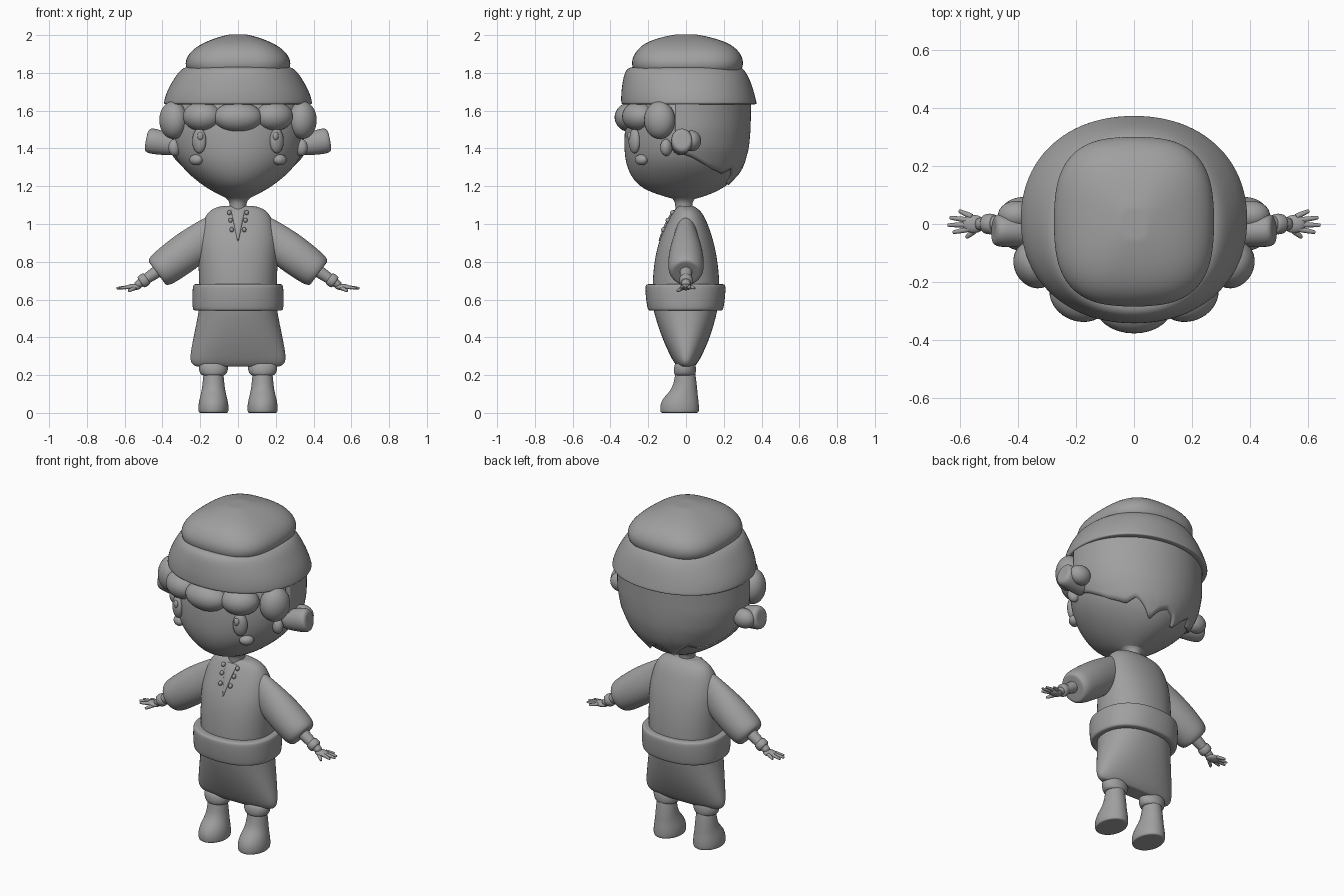
import bpy, bmesh, math
from mathutils import Matrix, Vector

cube = bpy.data.objects.get("Cube")
if cube:
    bpy.data.objects.remove(cube, do_unlink=True)

grey = bpy.data.materials.new("plain_grey")
grey.use_nodes = True
tone = (0.35, 0.35, 0.35, 1)
grey.diffuse_color = tone
for node in grey.node_tree.nodes:
    if node.type == 'BSDF_PRINCIPLED':
        node.inputs["Base Color"].default_value = tone
        node.inputs["Roughness"].default_value = 0.6


def finish(name, bm, subdiv=0, matrix=None):
    """Turn a bmesh into a smooth grey object."""
    if matrix is not None:
        bmesh.ops.transform(bm, matrix=matrix, verts=bm.verts)
    bmesh.ops.recalc_face_normals(bm, faces=bm.faces)
    for face in bm.faces:
        face.smooth = True
    mesh = bpy.data.meshes.new(name)
    bm.to_mesh(mesh)
    bm.free()
    mesh.materials.append(grey)
    obj = bpy.data.objects.new(name, mesh)
    bpy.context.collection.objects.link(obj)
    if subdiv:
        mod = obj.modifiers.new("Subdivision", 'SUBSURF')
        mod.levels = mod.render_levels = subdiv
    return obj


def oval(angle, rx, ry, power):
    c, s = math.cos(angle), math.sin(angle)
    return (math.copysign(rx * abs(c) ** (2 / power), c),
            math.copysign(ry * abs(s) ** (2 / power), s))


def loft(name, rings, power=2, sides=24, subdiv=2, matrix=None):
    """Skin ovals given as (height, rx, ry, centre y), with flat capped ends."""
    bm = bmesh.new()
    first, last = rings[0], rings[-1]
    shrink = lambda r: (r[0], r[1] * 0.85, r[2] * 0.85, r[3])
    loops = []
    for z, rx, ry, cy in [shrink(first), *rings, shrink(last)]:
        loop = []
        for i in range(sides):
            x, y = oval(math.tau * i / sides, rx, ry, power)
            loop.append(bm.verts.new((x, y + cy, z)))
        loops.append(loop)
    for a, b in zip(loops, loops[1:]):
        for i in range(sides):
            j = (i + 1) % sides
            bm.faces.new((a[i], a[j], b[j], b[i]))
    bm.faces.new(loops[0][::-1])
    bm.faces.new(loops[-1])
    return finish(name, bm, subdiv, matrix)


def limb(name, start, end, profile, sides=16, subdiv=1):
    """Loft along a segment; profile holds (fraction, side radius, up radius)."""
    start, end = Vector(start), Vector(end)
    axis = end - start
    matrix = Matrix.Translation(start) @ axis.to_track_quat('Z', 'Y').to_matrix().to_4x4()
    rings = [(f * axis.length, rx, ry, 0) for f, rx, ry in profile]
    return loft(name, rings, 2, sides, subdiv, matrix)


def blob(name, centre, radii, turn=0):
    bm = bmesh.new()
    bmesh.ops.create_uvsphere(bm, u_segments=28, v_segments=18, radius=1)
    matrix = (Matrix.Translation(centre) @ Matrix.Rotation(math.radians(turn), 4, 'Z')
              @ Matrix.Diagonal((*radii, 1)))
    return finish(name, bm, 0, matrix)


def blend(table, t):
    """Smoothly interpolate rows keyed by their first value."""
    for a, b in zip(table, table[1:]):
        if t <= b[0]:
            f = max(0, (t - a[0]) / (b[0] - a[0]))
            return [p + (q - p) * f for p, q in zip(a[1:], b[1:])]
    return table[-1][1:]


# Head and neck
loft("head", [(1.13, .05, .05, -.01), (1.15, .09, .12, -.01), (1.185, .16, .215, -.02),
              (1.25, .25, .285, -.01), (1.33, .325, .32, -.005), (1.42, .36, .332, 0),
              (1.55, .37, .325, 0), (1.70, .32, .29, 0)])
loft("neck", [(1.05, .045, .045, -.01), (1.10, .043, .045, -.012),
              (1.13, .05, .05, -.012), (1.16, .10, .10, -.012)])

# Back hair: a curved shell with a wavy lower edge
hair_size = [(1.17, .20, .215), (1.22, .245, .25), (1.30, .315, .305),
             (1.40, .365, .333), (1.50, .385, .342), (1.66, .385, .345)]
hair_edge = [(0, 1.26), (10, 1.24), (20, 1.195), (28, 1.25), (36, 1.29),
             (48, 1.26), (65, 1.29), (85, 1.35), (100, 1.38)]
bm = bmesh.new()
columns = []
for k in range(-50, 51):
    angle = k * 2
    low = blend(hair_edge, abs(angle))[0]
    column = []
    for row in range(13):
        z = low + (1.66 - low) * row / 12
        rx, ry = blend(hair_size, z)
        a = math.radians(angle)
        column.append(bm.verts.new((rx * math.sin(a), ry * math.cos(a), z)))
    columns.append(column)
for a, b in zip(columns, columns[1:]):
    for i in range(12):
        bm.faces.new((a[i], a[i + 1], b[i + 1], b[i]))
bmesh.ops.smooth_vert(bm, verts=bm.verts, factor=0.5, use_axis_x=True,
                      use_axis_y=True, use_axis_z=True)
hair = finish("back_hair", bm)
solid = hair.modifiers.new("Thickness", 'SOLIDIFY')
solid.thickness = 0.03
solid.offset = -1

# Cap: turned-up brim and squarish crown
loft("cap_brim", [(1.635, .36, .33, .015), (1.632, .395, .362, .017), (1.645, .397, .362, .015),
                  (1.70, .382, .355, .008), (1.77, .342, .338, .002), (1.815, .31, .318, -.005),
                  (1.835, .275, .29, -.003), (1.825, .23, .24, 0)], power=2.15)
loft("cap_crown", [(1.80, .26, .28, .008), (1.83, .28, .295, .008), (1.87, .28, .298, .008),
                   (1.915, .252, .275, .008), (1.955, .195, .23, .005), (1.985, .12, .15, 0),
                   (2.003, .05, .06, 0)], power=2.8)

# Fringe
blob("fringe_middle", (0, -.29, 1.565), (.13, .088, .08))

# Tunic body, belt and skirt
loft("tunic", [(.60, .205, .182, 0), (.75, .21, .176, 0), (.85, .213, .16, 0),
               (.92, .21, .142, .002), (1.0, .193, .11, .006), (1.05, .17, .085, .008),
               (1.08, .14, .062, .004), (1.095, .09, .04, 0)], power=2.2)
loft("belt", [(.542, .20, .17, -.003), (.54, .236, .197, -.003), (.552, .243, .203, -.003),
              (.61, .244, .212, -.003), (.67, .242, .215, -.003), (.683, .236, .209, -.003),
              (.682, .20, .17, -.003)], power=2.3)
loft("skirt", [(.60, .205, .178, -.003), (.54, .208, .172, -.003), (.40, .238, .13, 0),
               (.30, .257, .083, 0), (.265, .252, .063, 0), (.245, .23, .045, 0)], power=2.2)

# Neck opening plate
loft("neck_opening", [(.91, .003, .008, -.138), (.97, .016, .010, -.116),
                      (1.03, .028, .010, -.090), (1.075, .038, .010, -.058)], subdiv=1)

for side, s in (("left", 1), ("right", -1)):
    # Face
    blob(side + "_eye", (s * .205, -.272, 1.44), (.04, .028, .066), s * 32)
    blob(side + "_eye_shine", (s * .2, -.298, 1.465), (.016, .012, .022), s * 32)
    blob(side + "_cheek", (s * .222, -.236, 1.34), (.04, .03, .029), s * 40)

    # Fringe locks
    blob(side + "_fringe_inner", (s * .19, -.25, 1.57), (.105, .085, .078), s * 24)
    blob(side + "_fringe_outer", (s * .342, -.14, 1.55), (.085, .072, .10), s * 62)
    blob(side + "_sideburn", (s * .335, -.105, 1.405), (.03, .035, .045), s * 60)

    # Ear
    limb(side + "_ear", (s * .33, -.03, 1.415), (s * .485, -.02, 1.445),
         [(0, .05, .055), (.5, .056, .066), (.85, .06, .07), (.97, .053, .062), (1, .04, .045)])
    blob(side + "_ear_back", (s * .405, .03, 1.44), (.065, .05, .055))

    # Sleeve, arm and wrist band
    limb(side + "_sleeve", (s * .11, 0, .975), (s * .428, 0, .74),
         [(0, .05, .085), (.25, .068, .097), (.55, .092, .105), (.85, .097, .098),
          (.95, .09, .092), (1, .075, .08)], sides=24, subdiv=2)
    limb(side + "_forearm", (s * .39, 0, .775), (s * .54, 0, .672),
         [(0, .036, .036), (.5, .032, .032), (1, .022, .02)])
    limb(side + "_wrist_band", (s * .482, 0, .713), (s * .515, 0, .69),
         [(0, .034, .034), (.5, .038, .038), (1, .034, .034)])

    # Hand
    blob(side + "_palm", (s * .553, 0, .666), (.04, .031, .017))
    tips = [(.605, .046), (.637, .022), (.644, -.004), (.626, -.029)]
    for n, (x, y) in enumerate(tips, 1):
        limb(f"{side}_finger_{n}", (s * .56, y * .55, .668), (s * x, y, .66),
             [(0, .011, .011), (.7, .009, .009), (1, .006, .006)], sides=10)
    limb(side + "_thumb", (s * .545, -.018, .662), (s * .58, -.047, .645),
         [(0, .012, .012), (.7, .010, .010), (1, .006, .006)], sides=10)

    # Lacing beads
    for n, (x, y, z) in enumerate([(.046, -.07, 1.06), (.04, -.094, 1.02), (.033, -.118, .97)], 1):
        blob(f"{side}_lace_bead_{n}", (s * x, y, z), (.011, .014, .013))

    # Boot and ankle cuff
    move = Matrix.Translation((s * .13, 0, 0))
    loft(side + "_boot", [(0, .077, .10, -.034), (.012, .081, .104, -.034), (.05, .08, .103, -.034),
                          (.09, .07, .088, -.025), (.13, .06, .064, -.004),
                          (.22, .053, .053, -.004)], matrix=move)
    loft(side + "_boot_cuff", [(.198, .056, .05, -.006), (.205, .07, .058, -.006),
                               (.235, .08, .06, -.006), (.262, .076, .054, -.004)], matrix=move)
